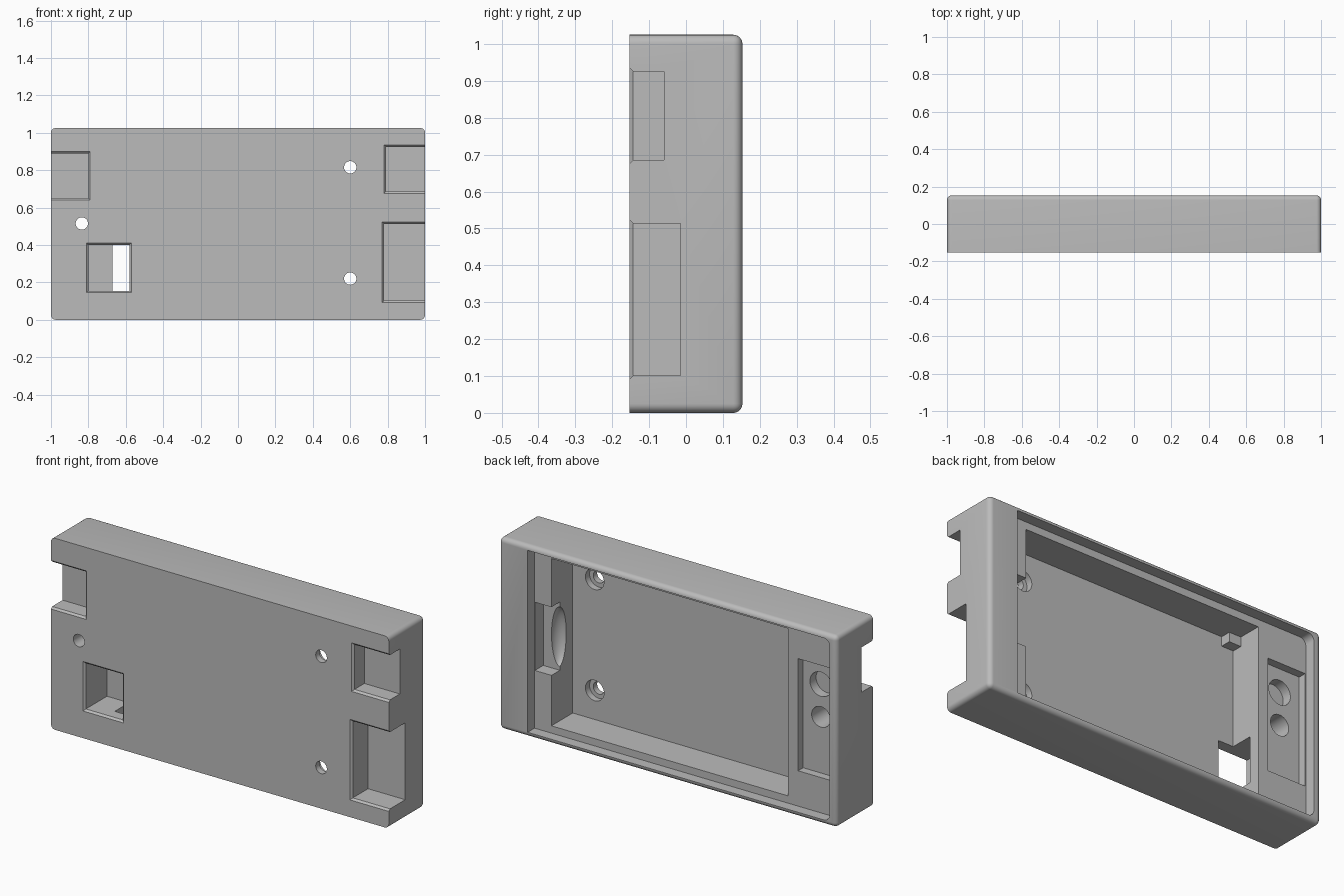
import bpy, bmesh, math
from mathutils import Matrix

old = bpy.data.objects.get("Cube")
if old:
    bpy.data.objects.remove(old, do_unlink=True)

grey = bpy.data.materials.new("plain grey")
grey.use_nodes = True
COLOUR = (0.5, 0.5, 0.5, 1)
grey.diffuse_color = COLOUR
grey.node_tree.nodes["Principled BSDF"].inputs["Base Color"].default_value = COLOUR

FRONT, BACK, HEIGHT = -0.153, 0.153, 1.025
LEDGE, FLOOR = 0.095, -0.085


def finish(bm, name):
    mesh = bpy.data.meshes.new(name)
    bmesh.ops.recalc_face_normals(bm, faces=bm.faces)
    bm.to_mesh(mesh)
    bm.free()
    mesh.materials.append(grey)
    obj = bpy.data.objects.new(name, mesh)
    bpy.context.collection.objects.link(obj)
    return obj


def box_mesh(x, y, z):
    bm = bmesh.new()
    bmesh.ops.create_cube(bm, size=1)
    for v in bm.verts:
        v.co = [a[0] if c < 0 else a[1] for c, a in zip(v.co, (x, y, z))]
    return bm


def box(name, x, y, z, round_edges=None, radius=0.025):
    bm = box_mesh(x, y, z)
    if round_edges:
        edges = [e for e in bm.edges if round_edges(*e.verts)]
        bmesh.ops.bevel(bm, geom=edges, offset=radius, segments=6,
                        profile=0.5, affect='EDGES')
    return finish(bm, name)


def flare(name, x, z, grow=0.01):
    """Shallow tapered mouth around a front opening."""
    bm = box_mesh(x, (FRONT - grow, FRONT + grow), z)
    cx, cz = sum(x) / 2, sum(z) / 2
    for v in bm.verts:
        if v.co.y < FRONT:
            v.co.x += math.copysign(2 * grow, v.co.x - cx)
            v.co.z += math.copysign(2 * grow, v.co.z - cz)
    return finish(bm, name)


def bore(name, x, z, radius, y0, y1):
    """Round cutter running from front to back."""
    bm = bmesh.new()
    place = Matrix.Translation((x, (y0 + y1) / 2, z)) @ Matrix.Rotation(math.pi / 2, 4, 'X')
    bmesh.ops.create_cone(bm, cap_ends=True, segments=40, radius1=radius,
                          radius2=radius, depth=y1 - y0, matrix=place)
    return finish(bm, name)


# Outer shell: front edges sharp, all others rounded
shell = box("case_shell", (-1, 1), (FRONT, BACK), (0, HEIGHT),
            lambda a, b: a.co.y > 0 or b.co.y > 0)

cutters = [
    # Lid recess with two rounded corners, and the main cavity
    box("lid_recess", (-0.957, 0.83), (LEDGE, 0.25), (0.026, 0.999),
        lambda a, b: a.co.x < 0 and b.co.x < 0 and a.co.y != b.co.y, 0.035),
    box("main_cavity", (-0.67, 0.73), (FLOOR, 0.22), (0.065, 0.96)),
    # Shallow end recess and latch pocket
    box("end_recess", (-0.953, -0.73), (0.052, 0.12), (0.215, 0.815)),
    box("latch_pocket", (0.7, 0.828), (0.024, 0.13), (0.335, 0.7)),
    # Blind bore above the end screw
    bore("blind_bore", -0.835, 0.69, 0.065, 0.0, 0.07),
]

# Scooped dent under the latch pocket
bm = bmesh.new()
bmesh.ops.create_uvsphere(bm, u_segments=32, v_segments=20, radius=1)
bmesh.ops.transform(bm, verts=bm.verts, matrix=Matrix.Translation((0.73, 0.03, 0.515))
                    @ Matrix.Diagonal((0.05, 0.06, 0.16, 1)))
cutters.append(finish(bm, "finger_dent"))

# Front openings: side notches and the connector window
for name, x, z, depth in [
    ("upper_left_notch", (0.79, 1.1), (0.685, 0.925), -0.06),
    ("lower_left_notch", (0.78, 1.1), (0.102, 0.513), -0.015),
    ("right_notch", (-1.1, -0.8), (0.65, 0.89), -0.055),
    ("connector_window", (-0.8, -0.58), (0.155, 0.4), 0.035),
]:
    cutters.append(box(name, x, (-0.25, depth), z))
    cutters.append(flare(name + "_mouth", x, z))

# Screw holes with counterbores on the inside
for x, z, y0, y1 in [(0.6, 0.815, -0.12, -0.06), (0.6, 0.22, -0.12, -0.06),
                     (-0.835, 0.515, -0.08, 0.07)]:
    cutters.append(bore("screw_hole", x, z, 0.033, -0.25, 0.09))
    cutters.append(bore("counterbore", x, z, 0.055, y0, y1))

# Carve the shell and discard the cutters
bpy.ops.object.select_all(action='DESELECT')
bpy.context.view_layer.objects.active = shell
shell.select_set(True)
for cutter in cutters:
    cutter.hide_render = True
    mod = shell.modifiers.new(cutter.name, 'BOOLEAN')
    mod.operation = 'DIFFERENCE'
    mod.solver = 'EXACT'
    mod.object = cutter
    bpy.ops.object.modifier_apply(modifier=mod.name)
    bpy.data.objects.remove(cutter, do_unlink=True)
bpy.ops.object.shade_smooth_by_angle(angle=math.radians(30))

# Small block in the cavity corner
box("corner_block", (-0.68, -0.6), (FLOOR - 0.01, -0.03), (0.91, 0.97))
